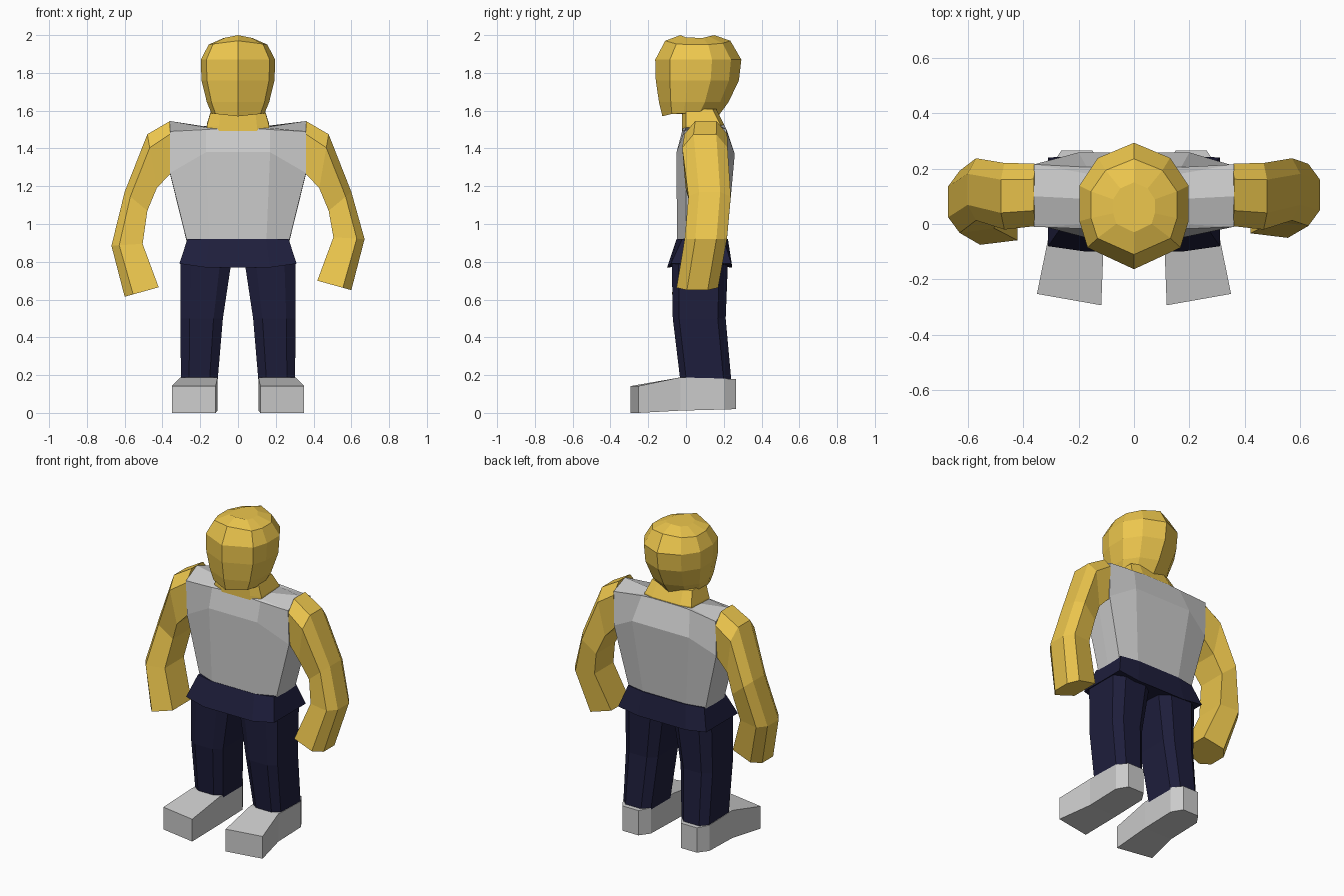
import bpy, bmesh

if "Cube" in bpy.data.objects:
    bpy.data.objects.remove(bpy.data.objects["Cube"])


def material(name, rgb):
    m = bpy.data.materials.new(name)
    m.diffuse_color = (*rgb, 1)
    m.use_nodes = True
    m.node_tree.nodes["Principled BSDF"].inputs["Base Color"].default_value = m.diffuse_color
    return m


SKIN = material("skin_yellow", (0.85, 0.57, 0.075))
NAVY = material("navy_cloth", (0.013, 0.013, 0.045))


def loft(name, rings, mat=None):
    """Skin a list of equal-sized point rings and cap both ends."""
    bm = bmesh.new()
    vs = [[bm.verts.new(p) for p in r] for r in rings]
    n = len(vs[0])
    for a, b in zip(vs, vs[1:]):
        for i in range(n):
            j = (i + 1) % n
            bm.faces.new((a[i], a[j], b[j], b[i]))
    bm.faces.new(vs[0])
    bm.faces.new(vs[-1])
    bmesh.ops.recalc_face_normals(bm, faces=bm.faces)
    me = bpy.data.meshes.new(name)
    bm.to_mesh(me)
    bm.free()
    if mat:
        me.materials.append(mat)
    ob = bpy.data.objects.new(name, me)
    bpy.context.collection.objects.link(ob)
    return ob


def mirrored(half):
    """Close a ring given front-to-back on the +x side."""
    return half + [(-x, y, z) for x, y, z in reversed(half) if x > 0]


# Head: vertical stack of faceted rings with a centre ridge
PLAN = [(0, 0), (.85, .17), (1, .38), (1, .66), (.66, .88), (0, 1)]


def head_ring(z, w, yf, yb, crown=0):
    return mirrored([(w * u, yf + (yb - yf) * v, z + crown * (1 - u))
                     for u, v in PLAN])


loft("head", [
    head_ring(1.585, .14, -.125, .17, -.015),
    head_ring(1.645, .165, -.143, .225),
    head_ring(1.76, .193, -.16, .28),
    head_ring(1.87, .197, -.163, .293),
    head_ring(1.95, .155, -.11, .235, .02),
    head_ring(1.985, .075, -.03, .15, .015),
], SKIN)

# Neck
loft("neck", [
    mirrored([(.1, -.02, 1.49), (.165, .0, 1.49), (.165, .18, 1.5), (.1, .2, 1.5)]),
    mirrored([(.1, -.02, 1.52), (.165, .0, 1.52), (.165, .18, 1.53), (.1, .2, 1.53)]),
    mirrored([(.09, -.02, 1.61), (.14, .0, 1.61), (.14, .14, 1.61), (.09, .16, 1.61)]),
], SKIN)

# Torso: waist, chest, shoulders, collar
loft("torso", [
    mirrored([(.15, -.048, .9), (.268, 0, .9), (.27, .09, .9),
              (.268, .19, .9), (.15, .215, .9)]),
    mirrored([(.17, -.05, 1.38), (.36, .0, 1.27), (.36, .11, 1.265),
              (.36, .21, 1.28), (.2, .258, 1.37)]),
    mirrored([(.17, -.018, 1.5), (.36, -.01, 1.49), (.36, .1, 1.545),
              (.36, .215, 1.5), (.17, .205, 1.52)]),
    mirrored([(.1, -.018, 1.505), (.16, .0, 1.51), (.165, .09, 1.515),
              (.16, .18, 1.52), (.1, .205, 1.525)]),
])

# Hips flaring to the hem
loft("hips", [
    mirrored([(.15, -.05, .92), (.268, -.02, .92), (.268, .2, .92), (.15, .222, .92)]),
    mirrored([(.17, -.1, .77), (.31, -.08, .79), (.31, .24, .79), (.17, .245, .77)]),
], NAVY)

ARM = [(1, -.5), (1, .5), (.75, 1), (0, .85), (0, -.85), (.75, -1)]
# outer x, outer z, inner x, inner z, y centre, half depth
ARM_STATIONS = [
    (.36, 1.545, .355, 1.27, .105, .113),
    (.48, 1.475, .43, 1.19, .1, .12),
    (.60, 1.17, .48, 1.07, .125, .112),
    (.67, .92, .505, .93, .105, .112),
    (.60, .65, .42, .70, .06, .11),
]
LEG = [(0, .12), (.22, 0), (.78, 0), (1, .12), (1, .85), (.78, 1), (.22, 1), (0, .85)]
# z, inner x, outer x, front y, back y
LEG_STATIONS = [(.8, .035, .305, -.075, .222), (.5, .08, .305, -.07, .21),
                (.17, .108, .302, -.03, .24)]
# outer x, outer y, inner x, inner y, bottom z, top z
FOOT_STATIONS = [
    (.35, -.252, .118, -.293, 0, .142),
    (.305, -.03, .108, -.03, .012, .188),
    (.305, .2, .108, .2, .018, .182),
    (.262, .265, .15, .265, .02, .178),
]

for side, s in (("right", 1), ("left", -1)):
    # Arm; the left one hangs slightly lower and further forward
    rings = []
    for k, (xo, zo, xi, zi, yc, hy) in enumerate(ARM_STATIONS):
        dz, dy = (-.035, -.025) if s < 0 and k > 2 else (0, 0)
        rings.append([(s * (xi + (xo - xi) * t), yc + hy * d + dy,
                       zi + (zo - zi) * t + dz) for t, d in ARM])
    loft(side + "_arm", rings, SKIN)

    # Trouser leg
    loft(side + "_leg", [[(s * (a + (b - a) * u), f + (r - f) * v, z)
                          for u, v in LEG]
                         for z, a, b, f, r in LEG_STATIONS], NAVY)

    # Shoe
    loft(side + "_shoe", [[(s * xo, yo, zb), (s * xi, yi, zb),
                           (s * xi, yi, zt), (s * xo, yo, zt)]
                          for xo, yo, xi, yi, zb, zt in FOOT_STATIONS])
